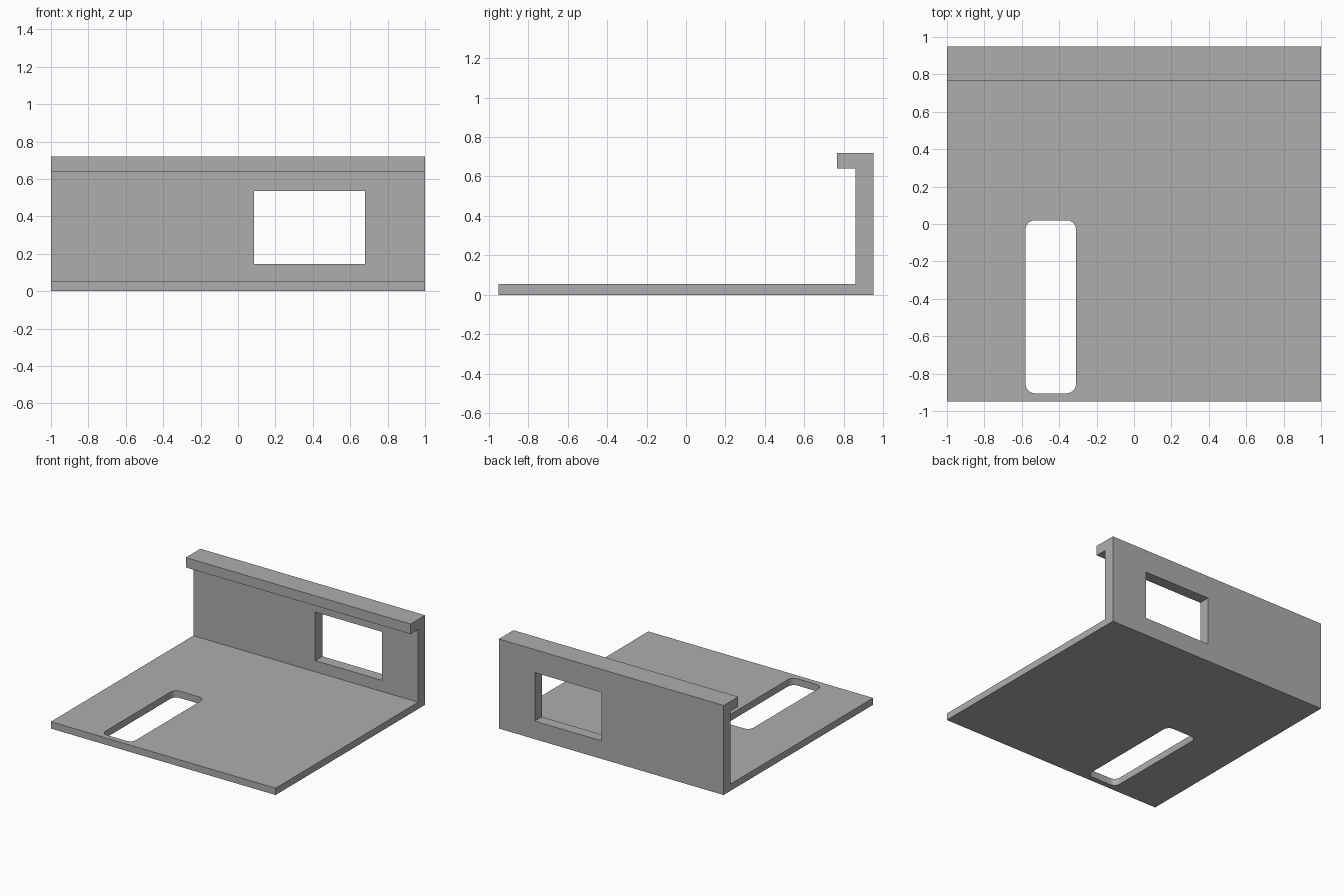
import bpy
import bmesh
from mathutils import Matrix, Vector

default = bpy.data.objects.get("Cube")
if default:
    bpy.data.objects.remove(default, do_unlink=True)

# Single grey material
grey = bpy.data.materials.new("plain_grey")
grey.use_nodes = True
colour = (0.42, 0.42, 0.42, 1.0)
grey.diffuse_color = colour
grey.node_tree.nodes["Principled BSDF"].inputs["Base Color"].default_value = colour


def make_object(name, bm):
    bmesh.ops.recalc_face_normals(bm, faces=bm.faces[:])
    mesh = bpy.data.meshes.new(name)
    bm.to_mesh(mesh)
    bm.free()
    mesh.materials.append(grey)
    obj = bpy.data.objects.new(name, mesh)
    bpy.context.collection.objects.link(obj)
    return obj


def box(name, low, high, corner=0.0):
    """Box between two corners, with optional rounded vertical edges."""
    low, high = Vector(low), Vector(high)
    size = high - low
    bm = bmesh.new()
    bmesh.ops.create_cube(bm, size=1, matrix=Matrix.Translation((low + high) / 2)
                          @ Matrix.Diagonal((*size, 1)))
    if corner:
        upright = [e for e in bm.edges
                   if abs(e.verts[0].co.z - e.verts[1].co.z) > size.z / 2]
        bmesh.ops.bevel(bm, geom=upright, offset=corner, segments=6,
                        profile=0.5, affect='EDGES')
    return make_object(name, bm)


def cut(target, cutter):
    cutter.hide_render = True
    mod = target.modifiers.new(cutter.name, 'BOOLEAN')
    mod.operation = 'DIFFERENCE'
    mod.solver = 'EXACT'
    mod.object = cutter
    bpy.context.view_layer.objects.active = target
    bpy.ops.object.modifier_apply(modifier=mod.name)
    bpy.data.objects.remove(cutter, do_unlink=True)


# Bracket: base plate, back wall and forward lip as one extruded profile (y, z)
profile = [(-0.95, 0), (0.95, 0), (0.95, 0.72), (0.765, 0.72),
           (0.765, 0.64), (0.86, 0.64), (0.86, 0.055), (-0.95, 0.055)]
bm = bmesh.new()
side = bm.faces.new([bm.verts.new((-1, y, z)) for y, z in profile])
extruded = bmesh.ops.extrude_face_region(bm, geom=[side])["geom"]
bmesh.ops.translate(bm, vec=(2, 0, 0),
                    verts=[v for v in extruded if isinstance(v, bmesh.types.BMVert)])
bracket = make_object("bracket", bm)

# Rounded slot in the base plate and rectangular window in the back wall
cut(bracket, box("slot_cutter", (-0.58, -0.905, -0.1), (-0.31, 0.02, 0.2), corner=0.05))
cut(bracket, box("window_cutter", (0.085, 0.8, 0.145), (0.68, 1.1, 0.535)))

# Smooth only the slot's rounded corners
bpy.ops.object.select_all(action='DESELECT')
bracket.select_set(True)
bpy.context.view_layer.objects.active = bracket
bpy.ops.object.shade_smooth_by_angle(angle=0.5)
